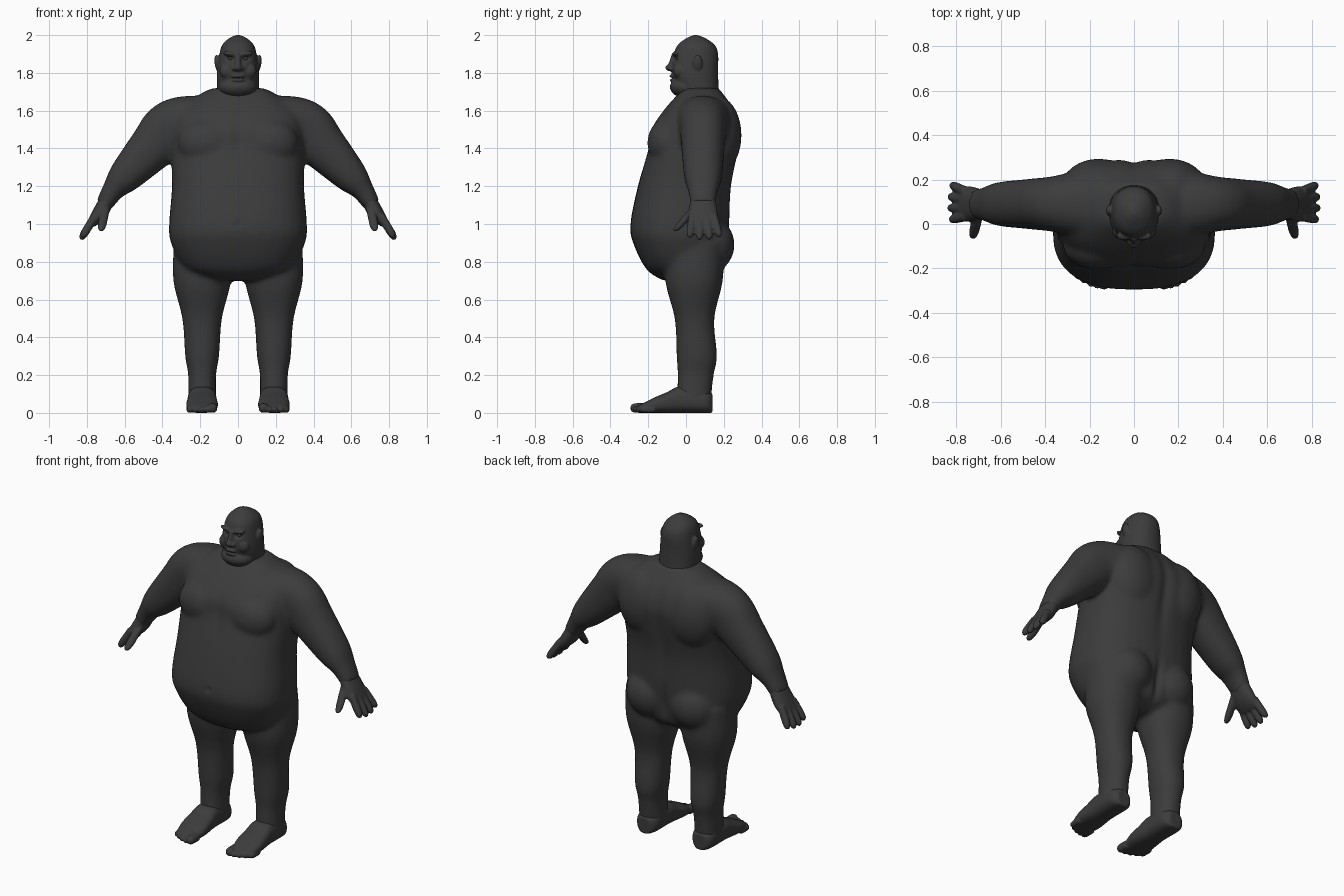
import bpy, bmesh, math
from mathutils import Vector, Matrix

if "Cube" in bpy.data.objects:
    bpy.data.objects.remove(bpy.data.objects["Cube"], do_unlink=True)

skin = bpy.data.materials.new("charcoal_skin")
skin.use_nodes = True
grey = (0.045, 0.045, 0.045, 1)
skin.diffuse_color = grey
shader = skin.node_tree.nodes["Principled BSDF"]
shader.inputs["Base Color"].default_value = grey
shader.inputs["Roughness"].default_value = 0.7

X, Y, Z = Vector((1, 0, 0)), Vector((0, 1, 0)), Vector((0, 0, 1))
SIDES = {"left": 1, "right": -1}


def spline(rows, steps=4):
    """Smooth interpolation through rows of numbers."""
    smooth = []
    last = len(rows) - 1
    for i in range(last):
        neighbours = (rows[max(i - 1, 0)], rows[i], rows[i + 1], rows[min(i + 2, last)])
        for step in range(steps):
            t = step / steps
            row = []
            for before, start, end, after in zip(*neighbours):
                leave, arrive = (end - before) / 2, (after - start) / 2
                bend = 3 * (end - start) - 2 * leave - arrive
                twist = 2 * (start - end) + leave + arrive
                row.append(start + t * (leave + t * (bend + t * twist)))
            smooth.append(row)
    smooth.append(list(rows[last]))
    return smooth


def tube(bm, rows, side, normal=None, mirror=1, power=2.2, segments=32):
    """Loft rings given as x, y, z, radius along side, radius along normal."""
    rows = spline(rows)
    rings = []
    for i, row in enumerate(rows):
        ahead, behind = rows[min(i + 1, len(rows) - 1)], rows[max(i - 1, 0)]
        along = Vector(ahead[:3]) - Vector(behind[:3])
        up = normal or along.cross(side).normalized()
        ring = []
        for k in range(segments):
            angle = math.tau * k / segments
            c, s = math.cos(angle), math.sin(angle)
            point = (Vector(row[:3])
                     + side * row[3] * math.copysign(abs(c) ** (2 / power), c)
                     + up * row[4] * math.copysign(abs(s) ** (2 / power), s))
            ring.append(bm.verts.new((point.x * mirror, point.y, point.z)))
        rings.append(ring)
    for lower, upper in zip(rings, rings[1:]):
        for k in range(segments):
            j = (k + 1) % segments
            bm.faces.new((lower[k], lower[j], upper[j], upper[k]))
    bm.faces.new(rings[0])
    bm.faces.new(rings[-1])


def column(bm, rows, x=0, mirror=1, power=2.2):
    """Upright loft from rows of height, half width, front y, back y."""
    tube(bm, [(x, (front + back) / 2, z, width, (back - front) / 2)
              for z, width, front, back in rows], X, Y, mirror, power)


def arm_section(bm, rows, mirror):
    """Loft from rows of x, z, half depth, half thickness."""
    tube(bm, [(x, 0.09, z, depth, thick) for x, z, depth, thick in rows],
         Y, mirror=mirror)


def digit(bm, base, tip, radius, side, mirror=1):
    """Round-ended finger, thumb, toe or nose bridge."""
    base, tip = Vector(base), Vector(tip)
    rows = []
    for t in (0, 0.4, 0.7, 0.9, 0.99):
        r = radius * math.sqrt(1 - t ** 8)
        rows.append((*base.lerp(tip, t), r, r))
    tube(bm, rows, side, mirror=mirror, segments=16)


def blob(bm, centre, radii, tilt=0):
    bmesh.ops.create_uvsphere(
        bm, u_segments=24, v_segments=16, radius=1,
        matrix=Matrix.Translation(centre) @ Matrix.Rotation(tilt, 4, "Y")
        @ Matrix.Diagonal((*radii, 1)))


def pair(bm, centre, radii, tilt=0):
    x, y, z = centre
    for s in SIDES.values():
        blob(bm, (s * x, y, z), radii, s * tilt)


def finish(name, bm, voxel, smoothing, dents=()):
    """Fuse the overlapping masses, smooth them and press creases along y."""
    bmesh.ops.recalc_face_normals(bm, faces=bm.faces[:])
    mesh = bpy.data.meshes.new(name)
    bm.to_mesh(mesh)
    bm.free()
    obj = bpy.data.objects.new(name, mesh)
    bpy.context.collection.objects.link(obj)
    fuse = obj.modifiers.new("fuse", "REMESH")
    fuse.mode = "VOXEL"
    fuse.voxel_size = voxel
    soften = obj.modifiers.new("soften", "SMOOTH")
    soften.factor = 0.5
    soften.iterations = smoothing
    graph = bpy.context.evaluated_depsgraph_get()
    fused = bpy.data.meshes.new_from_object(obj.evaluated_get(graph))
    obj.modifiers.clear()
    obj.data = fused
    for centre, radii, push in dents:
        for vert in fused.vertices:
            distance = sum(((p - q) / r) ** 2
                           for p, q, r in zip(vert.co, centre, radii))
            vert.co.y += push * math.exp(-distance)
    fused.materials.clear()
    fused.materials.append(skin)
    for face in fused.polygons:
        face.use_smooth = True
        face.material_index = 0


# Torso with overhanging belly
body = bmesh.new()
column(body, [
    (0.7, 0.12, -0.12, 0.1), (0.76, 0.28, -0.21, 0.19), (0.9, 0.355, -0.28, 0.22),
    (1, 0.365, -0.295, 0.23), (1.2, 0.35, -0.255, 0.24), (1.4, 0.355, -0.2, 0.28),
    (1.5, 0.35, -0.185, 0.29), (1.6, 0.32, -0.12, 0.26), (1.7, 0.18, -0.03, 0.19),
    (1.72, 0.12, 0, 0.17)], power=2.5)

# Chest, shoulder blades and buttocks
pair(body, (0.16, -0.1, 1.43), (0.16, 0.105, 0.13))
pair(body, (0.16, 0.16, 1.47), (0.17, 0.135, 0.21))
pair(body, (0.15, 0.1, 0.89), (0.155, 0.158, 0.16))

# Legs and arms
for s in SIDES.values():
    column(body, [
        (0.9, 0.15, -0.1, 0.2), (0.7, 0.153, -0.11, 0.195), (0.5, 0.105, -0.06, 0.15),
        (0.3, 0.09, -0.05, 0.165), (0.2, 0.074, -0.045, 0.147),
        (0.04, 0.075, -0.05, 0.13)], 0.19, s)
    arm_section(body, [
        (0.1, 1.54, 0.15, 0.13), (0.25, 1.53, 0.15, 0.15), (0.36, 1.5, 0.125, 0.15),
        (0.45, 1.41, 0.115, 0.127), (0.6, 1.25, 0.1, 0.09), (0.66, 1.18, 0.08, 0.06),
        (0.71, 1.1, 0.066, 0.046)], s)

# Spine, buttock cleft, navel and breastbone creases
finish("body", body, 0.012, 14, [
    ((0, 0.28, 1.4), (0.035, 0.1, 0.28), -0.015),
    ((0, 0.23, 0.85), (0.022, 0.1, 0.12), -0.02),
    ((0, -0.29, 1), (0.012, 0.05, 0.014), 0.01),
    ((0, -0.2, 1.45), (0.03, 0.08, 0.12), 0.01)])

for label, s in SIDES.items():
    # Hand with four fingers and a thumb
    hand = bmesh.new()
    arm_section(hand, [
        (0.68, 1.15, 0.06, 0.04), (0.73, 1.06, 0.078, 0.04),
        (0.77, 1.01, 0.076, 0.027), (0.78, 1, 0.06, 0.016)], s)
    for i in range(4):
        length = 1 - 0.05 * (i - 1.4) ** 2
        knuckle = Vector((0.755, 0.035 + 0.037 * i, 1.045))
        reach = Vector((0.08 * length, 0.015 * (i - 1), -0.13 * length))
        digit(hand, knuckle, knuckle + reach, 0.022, Y, s)
    digit(hand, (0.7, 0.05, 1.09), (0.727, -0.06, 0.96), 0.024, Y, s)
    finish(label + "_hand", hand, 0.006, 4)

    # Foot with five toes
    foot = bmesh.new()
    tube(foot, [(0.19, y, height, width, height) for y, width, height in (
        (0.14, 0.04, 0.05), (0.1, 0.07, 0.06), (-0.03, 0.075, 0.07),
        (-0.1, 0.08, 0.055), (-0.17, 0.083, 0.04), (-0.25, 0.065, 0.02))],
        X, Z, s, power=2.6)
    for i in range(5):
        radius = 0.018 if i else 0.026
        x, tip = 0.135 + 0.03 * i, 0.003 * i * i - 0.295
        digit(foot, (x, tip + 0.08, radius), (x, tip, radius), radius, X, s)
    finish(label + "_foot", foot, 0.006, 4)

# Head and heavy neck
head = bmesh.new()
column(head, [
    (1.6, 0.12, 0, 0.19), (1.7, 0.112, -0.04, 0.175), (1.8, 0.112, -0.075, 0.17),
    (1.9, 0.098, -0.064, 0.17), (1.95, 0.082, -0.042, 0.15),
    (1.985, 0.045, 0.005, 0.1), (2, 0.01, 0.04, 0.06)])

# Jowls, chin, nose and lips
blob(head, (0, 0, 1.725), (0.1, 0.085, 0.058))
blob(head, (0, -0.06, 1.725), (0.035, 0.027, 0.025))
digit(head, (0, -0.06, 1.9), (0, -0.09, 1.81), 0.015, X)
blob(head, (0, -0.08, 1.828), (0.02, 0.03, 0.02))
blob(head, (0, -0.073, 1.782), (0.036, 0.017, 0.01))
blob(head, (0, -0.071, 1.762), (0.032, 0.017, 0.01))

# Brows, nostrils, cheeks and ears
pair(head, (0.04, -0.053, 1.9), (0.04, 0.02, 0.013), -0.15)
pair(head, (0.02, -0.076, 1.823), (0.013, 0.018, 0.012))
pair(head, (0.06, -0.035, 1.81), (0.038, 0.032, 0.04))
pair(head, (0.108, 0.06, 1.85), (0.016, 0.027, 0.046), 0.15)

# Mouth line and eye sockets
dents = [((0, -0.085, 1.772), (0.04, 0.03, 0.006), 0.01)]
for s in SIDES.values():
    dents.append(((s * 0.04, -0.06, 1.876), (0.02, 0.03, 0.012), 0.017))
finish("head", head, 0.005, 4, dents)

# Eyes
eyes = bmesh.new()
pair(eyes, (0.04, -0.042, 1.876), (0.013, 0.013, 0.013))
finish("eyes", eyes, 0.003, 2)
